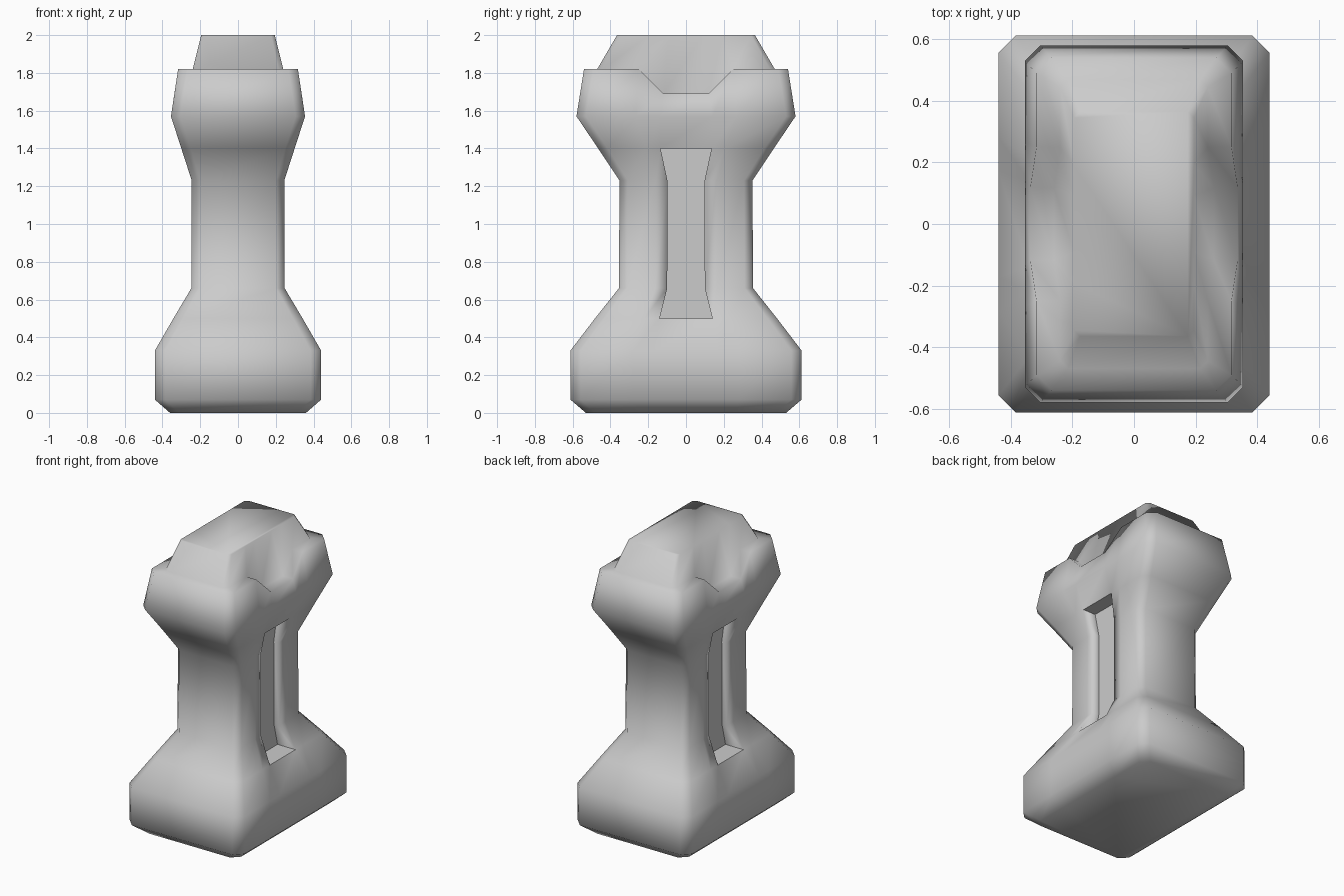
import bpy, bmesh

if "Cube" in bpy.data.objects:
    bpy.data.objects.remove(bpy.data.objects["Cube"])

mat = bpy.data.materials.new("light grey")
mat.diffuse_color = (0.6, 0.6, 0.6, 1)
mat.use_nodes = True
mat.node_tree.nodes["Principled BSDF"].inputs["Base Color"].default_value = mat.diffuse_color

# Cross-sections: z, half width x, half depth y, corner cut, slot ratio, notch ratio
SECTIONS = [
    (0.00, 0.36, 0.53, 0.05, 0.28, 0.46),
    (0.07, 0.44, 0.612, 0.055, 0.28, 0.46),
    (0.33, 0.44, 0.612, 0.055, 0.28, 0.46),
    (0.50, 0.342, 0.482, 0.05, 0.29, 0.46),
    (0.66, 0.247, 0.355, 0.045, 0.28, 0.46),
    (1.23, 0.245, 0.352, 0.045, 0.28, 0.46),
    (1.40, 0.30, 0.465, 0.05, 0.29, 0.46),
    (1.57, 0.355, 0.58, 0.05, 0.24, 0.46),
    (1.82, 0.317, 0.54, 0.05, 0.22, 0.465),   # rim
    (1.82, 0.24, 0.47, 0.025, 0.25, 0.53),    # foot of the cap
    (2.00, 0.195, 0.365, 0.02, 0.25, 0.53),   # top of the cap
]
RIM, FOOT = 8, 9


def ring(bm, index):
    z, hx, hy, cut, a, b = SECTIONS[index]
    side = [-(hy - cut), -b * hy, -a * hy, a * hy, b * hy, hy - cut]
    pts = []
    for s in (1, -1):
        for i, y in enumerate(side):
            x, h = hx, z
            # side notch lowered into the rim
            if index in (RIM, FOOT) and i in (2, 3):
                x, h = hx + 0.02, 1.69
            pts.append((s * x, s * y, h))
        pts.append((s * (hx - cut), s * hy, z))
        pts.append((-s * (hx - cut), s * hy, z))
    return [bm.verts.new(p) for p in pts]


bm = bmesh.new()
rings = [ring(bm, i) for i in range(len(SECTIONS))]
n = len(rings[0])
slots = {0: [], 1: []}
for k in range(len(rings) - 1):
    lo, hi = rings[k], rings[k + 1]
    for i in range(n):
        j = (i + 1) % n
        f = bm.faces.new((lo[i], lo[j], hi[j], hi[i]))
        if 3 <= k <= 5 and i % 8 == 2:
            slots[i // 8].append(f)
bm.faces.new(rings[0][::-1])
bm.faces.new(rings[-1])
for f in bm.faces:
    f.smooth = True

# Recessed slot in each long side, with a flat floor
for side, faces in slots.items():
    geom = bmesh.ops.extrude_face_region(bm, geom=faces)["geom"]
    for e in geom:
        if isinstance(e, bmesh.types.BMVert):
            e.co.x = 0.205 if side == 0 else -0.205
        elif isinstance(e, bmesh.types.BMFace):
            e.smooth = False
    bmesh.ops.delete(bm, geom=[f for f in faces if f.is_valid], context='FACES_ONLY')
for f in bm.faces:
    f.normal_update()
    # slot ceiling and floor stay crisp, walls blend
    if abs(f.normal.z) > 0.99 and 0.4 < f.calc_center_median().z < 1.5:
        f.smooth = False
bmesh.ops.recalc_face_normals(bm, faces=bm.faces)

me = bpy.data.meshes.new("pedestal_body")
bm.to_mesh(me)
bm.free()
me.materials.append(mat)
bpy.context.collection.objects.link(bpy.data.objects.new("pedestal_body", me))
